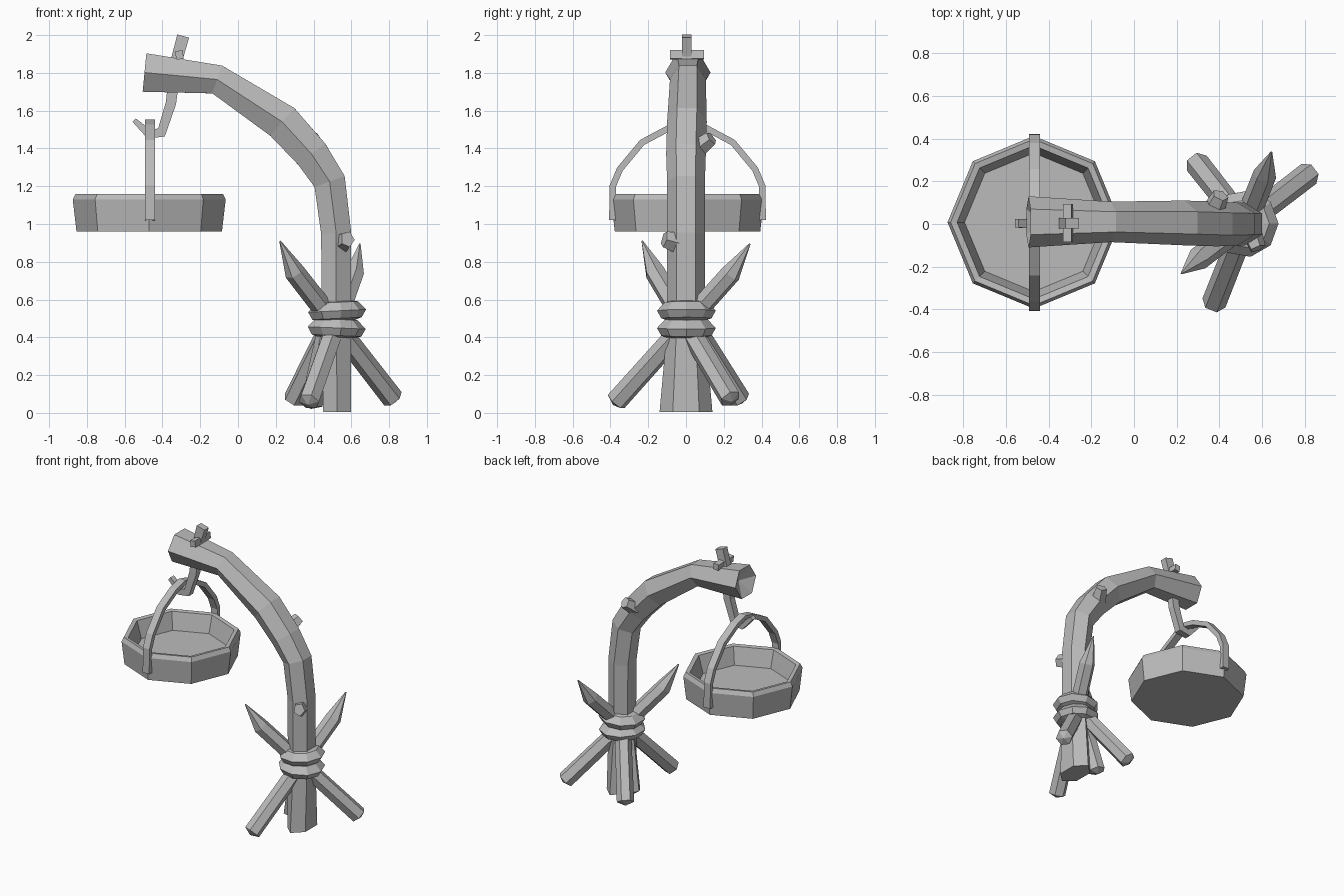
import bpy, bmesh, math
from mathutils import Vector as V

if "Cube" in bpy.data.objects:
    bpy.data.objects.remove(bpy.data.objects["Cube"])

grey = bpy.data.materials.new("plain grey")
grey.diffuse_color = (0.5, 0.5, 0.5, 1)
grey.use_nodes = True
grey.node_tree.nodes["Principled BSDF"].inputs["Base Color"].default_value = grey.diffuse_color


def finish(name, bm):
    bmesh.ops.recalc_face_normals(bm, faces=bm.faces)
    me = bpy.data.meshes.new(name)
    bm.to_mesh(me)
    bm.free()
    me.materials.append(grey)
    ob = bpy.data.objects.new(name, me)
    bpy.context.collection.objects.link(ob)
    return ob


def sweep(name, path, radii, sides=6, ref=(0, 1, 0), caps=(0, 0), turn=0.0):
    """Tube along path; radii are (across, along normal); caps push the end centres out."""
    bm = bmesh.new()
    pts = [V(p) for p in path]
    rings, tangents = [], []
    for i, p in enumerate(pts):
        t = V((0, 0, 0))
        if i:
            t += (p - pts[i - 1]).normalized()
        if i < len(pts) - 1:
            t += (pts[i + 1] - p).normalized()
        t.normalize()
        u = V(ref) - t * t.dot(V(ref))
        u.normalize()
        n = u.cross(t)
        ru, rn = radii[i]
        ring = []
        for k in range(sides):
            a = math.tau * k / sides + turn
            ring.append(bm.verts.new(p + u * ru * math.cos(a) + n * rn * math.sin(a)))
        rings.append(ring)
        tangents.append(t)
    for a, b in zip(rings, rings[1:]):
        for k in range(sides):
            j = (k + 1) % sides
            bm.faces.new((a[k], a[j], b[j], b[k]))
    for end, push, sign in ((0, caps[0], -1), (-1, caps[1], 1)):
        ring = rings[end]
        if push == 0:
            bm.faces.new(ring)
        else:
            c = bm.verts.new(pts[end] + tangents[end] * sign * push)
            for k in range(sides):
                bm.faces.new((ring[k], ring[(k + 1) % sides], c))
    return finish(name, bm)


def bar(name, path, widths, ref=(0, 1, 0)):
    """Rectangular bar; widths are full sizes."""
    s = math.sqrt(0.5)
    return sweep(name, path, [(a * s, b * s) for a, b in widths], 4, ref, (0, 0), math.pi / 4)


def lathe(name, profile, centre, sides, tilt=0.0, closed=True):
    """Faceted ring or dish from (radius, height) points."""
    bm = bmesh.new()
    rings = []
    for r, z in profile:
        ring = []
        for k in range(sides):
            a = math.tau * k / sides
            x, y = r * math.cos(a), r * math.sin(a)
            ring.append(bm.verts.new((centre[0] + x, centre[1] + y, centre[2] + z + tilt * x)))
        rings.append(ring)
    for a, b in zip(rings, rings[1:]):
        for k in range(sides):
            j = (k + 1) % sides
            bm.faces.new((a[k], a[j], b[j], b[k]))
    if closed:
        bm.faces.new(rings[0])
        bm.faces.new(rings[-1])
    return finish(name, bm)


# Bent trunk with a notched tip
sweep("bent_trunk",
      [(0.525, 0, 0.005), (0.52, 0, 0.45), (0.52, 0, 0.95), (0.485, 0, 1.225),
       (0.39, 0, 1.37), (0.235, 0.005, 1.54), (-0.11, 0.01, 1.765), (-0.495, 0.01, 1.802)],
      [(0.14, 0.085), (0.1, 0.09), (0.1, 0.092), (0.1, 0.098),
       (0.105, 0.105), (0.105, 0.112), (0.095, 0.09), (0.12, 0.118)],
      caps=(0, -0.06))

# Branch stubs on the trunk
sweep("upper_stub", [(0.37, 0.06, 1.40), (0.405, 0.135, 1.455)],
      [(0.055, 0.055), (0.04, 0.04)], 5, (1, 0, 0))
sweep("lower_stub", [(0.55, -0.04, 0.90), (0.58, -0.115, 0.92)],
      [(0.05, 0.06), (0.04, 0.045)], 5, (1, 0, 0))


# Crossing poles, blunt at the foot; two are sharpened at the top
def pole(name, foot, shoulder, tip=None):
    d = V(shoulder) - V(foot)
    ref = V((0, 0, 1)).cross(d).normalized()
    path, rad = [foot, shoulder], [(0.058, 0.058), (0.055, 0.055)]
    if tip:
        path.append(tip)
        rad.append((0.004, 0.004))
    sweep(name, path, rad, 6, ref, (0.025, 0))


pole("right_pole", (0.82, 0.235, 0.075), (0.30, -0.165, 0.745), (0.222, -0.232, 0.91))
pole("front_pole", (0.375, -0.37, 0.06), (0.615, 0.235, 0.735), (0.645, 0.338, 0.895))
pole("back_pole", (0.295, 0.285, 0.07), (0.535, -0.02, 0.56))
pole("inner_pole", (0.39, 0.07, 0.045), (0.50, 0.0, 0.56))

# Lashing rings
band = [(0.105, -0.05), (0.135, -0.04), (0.158, 0.0), (0.115, 0.045), (0.09, 0.05)]
lathe("lower_lashing", band, (0.518, 0.002, 0.45), 9, -0.04)
lathe("upper_lashing", band, (0.52, 0.002, 0.54), 9, 0.05)

# Hanging hook and its cross peg
bar("hook",
    [(-0.29, 0.003, 1.995), (-0.33, 0.003, 1.85), (-0.355, 0.003, 1.64),
     (-0.405, 0.003, 1.485), (-0.47, 0.003, 1.475), (-0.55, 0.003, 1.55)],
    [(0.05, 0.065), (0.05, 0.06), (0.05, 0.055), (0.05, 0.055), (0.045, 0.05), (0.04, 0.025)])
bar("cross_peg", [(-0.31, -0.085, 1.895), (-0.31, 0.095, 1.895)],
    [(0.04, 0.045)] * 2, (1, 0, 0.15))

# Eight-sided dish with a chamfered rim
lathe("dish",
      [(0.385, 0.96), (0.405, 1.13), (0.39, 1.16), (0.36, 1.155), (0.325, 1.03)],
      (-0.47, 0.008, 0), 8)

# Strap handle over the dish
half = [(0.398, 1.02), (0.396, 1.2), (0.358, 1.29), (0.24, 1.432), (0.09, 1.512)]
arc = [(-y, z) for y, z in half] + [(0, 1.535)] + [(y, z) for y, z in reversed(half)]
bar("handle", [(-0.467, y + 0.008, z) for y, z in arc], [(0.053, 0.034)] * len(arc), (1, 0, 0))
